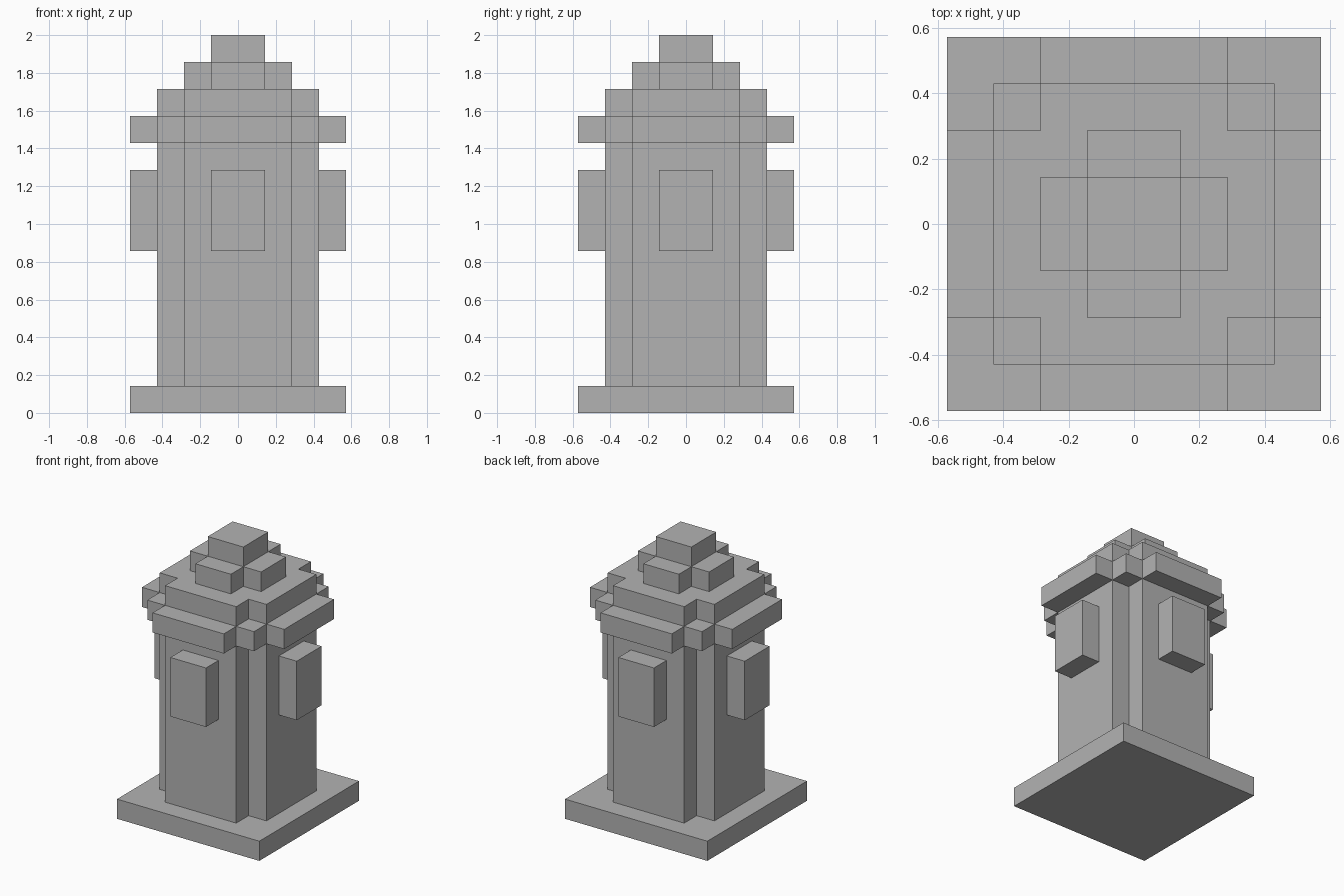
import bpy
import bmesh

cube = bpy.data.objects.get("Cube")
if cube:
    bpy.data.objects.remove(cube, do_unlink=True)

U = 1 / 7  # one block

grey = bpy.data.materials.new("plain grey")
grey.use_nodes = True
grey.diffuse_color = (0.45, 0.45, 0.45, 1)
grey.node_tree.nodes["Principled BSDF"].inputs["Base Color"].default_value = grey.diffuse_color


def prism(name, outline, bottom, top):
    """Extrude an outline, given in blocks, from bottom to top."""
    bm = bmesh.new()
    face = bm.faces.new([bm.verts.new((x * U, y * U, bottom * U)) for x, y in outline])
    raised = bmesh.ops.extrude_face_region(bm, geom=[face], use_keep_orig=True)["geom"]
    verts = [v for v in raised if isinstance(v, bmesh.types.BMVert)]
    bmesh.ops.translate(bm, verts=verts, vec=(0, 0, (top - bottom) * U))
    bmesh.ops.recalc_face_normals(bm, faces=bm.faces)
    mesh = bpy.data.meshes.new(name)
    bm.to_mesh(mesh)
    bm.free()
    mesh.materials.append(grey)
    obj = bpy.data.objects.new(name, mesh)
    bpy.context.collection.objects.link(obj)


def turn(points, times):
    """Turn points by quarter turns about the z axis."""
    for _ in range(times):
        points = [(-y, x) for x, y in points]
    return points


def four_sided(quarter):
    """Repeat a quarter outline on all four sides."""
    return [p for i in range(4) for p in turn(quarter, i)]


def plus(reach, half):
    return four_sided([(reach, -half), (reach, half), (half, half)])


# Base slab and notched column
prism("base", four_sided([(4, 4)]), 0, 1)
prism("body", plus(3, 2), 1, 10)

# Overhanging collar and stepped cap
prism("collar", four_sided([(4, -2), (4, 2), (3, 2), (3, 3), (2, 3)]), 10, 11)
prism("lower_cap", plus(3, 2), 11, 12)
prism("upper_cap", plus(2, 1), 12, 13)
prism("finial", four_sided([(1, 1)]), 13, 14)

# Outlet block on each side
for i, side in enumerate(("left", "back", "right", "front")):
    prism(side + "_outlet", turn([(3, -1), (4, -1), (4, 1), (3, 1)], i), 6, 9)
